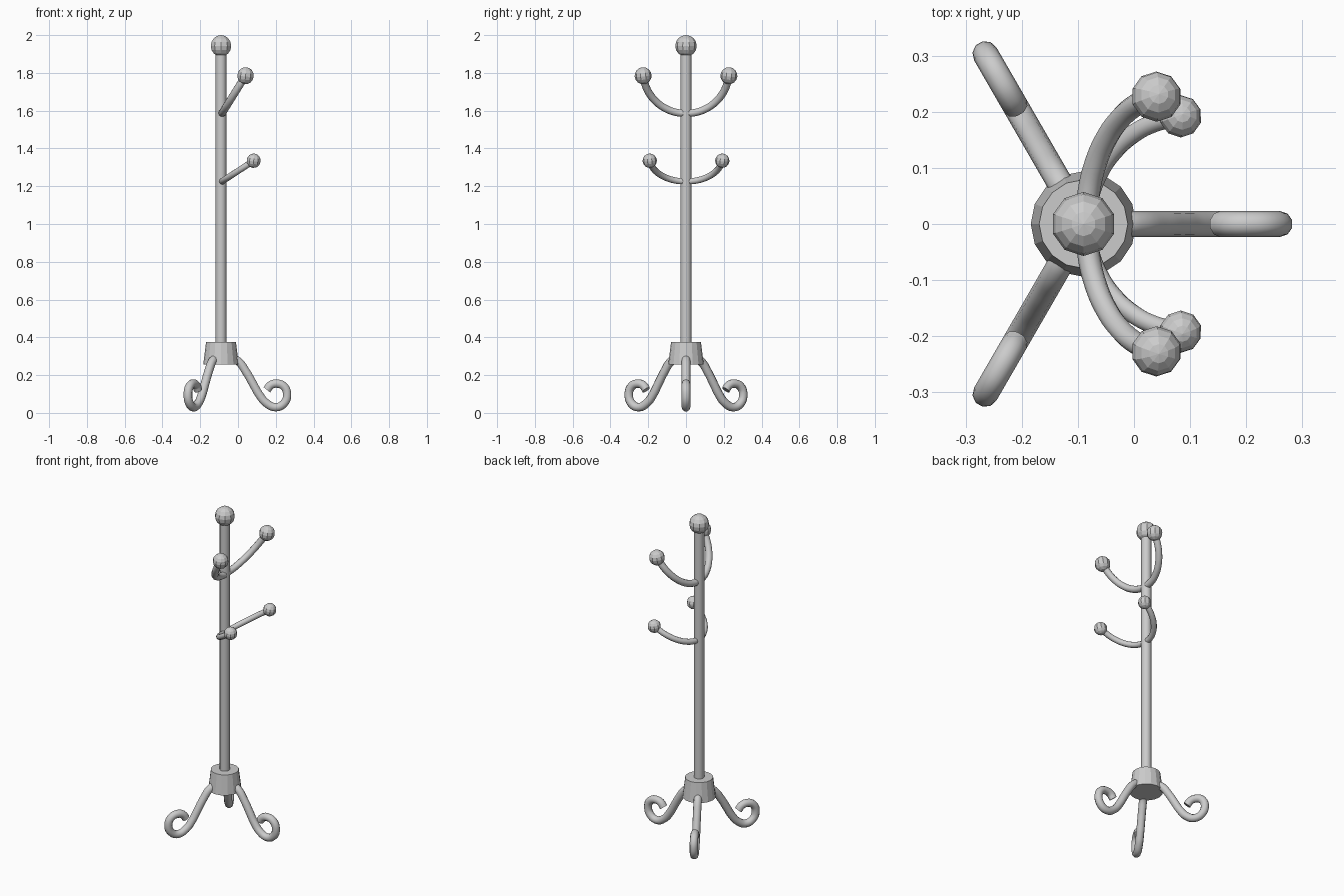
import bpy
from math import sin, cos, radians, pi
from mathutils import Vector

if "Cube" in bpy.data.objects:
    bpy.data.objects.remove(bpy.data.objects["Cube"])

AXIS = Vector((-0.09, 0, 0))


def cone(name, r1, r2, z1, z2, sides, smooth=False):
    bpy.ops.mesh.primitive_cone_add(vertices=sides, radius1=r1, radius2=r2, depth=z2 - z1,
                                    location=AXIS + Vector((0, 0, (z1 + z2) / 2)))
    bpy.context.object.name = name
    if smooth:
        bpy.ops.object.shade_smooth_by_angle(angle=radians(50))


def ball(name, loc, radius, tilt=(0, 0, 0)):
    bpy.ops.mesh.primitive_uv_sphere_add(segments=10, ring_count=8, radius=radius,
                                         location=loc, rotation=tilt)
    bpy.context.object.name = name


def tube(name, points, radius):
    curve = bpy.data.curves.new(name, 'CURVE')
    curve.dimensions = '3D'
    curve.bevel_depth = radius
    curve.bevel_resolution = 3
    curve.resolution_u = 5
    curve.use_fill_caps = True
    spline = curve.splines.new('BEZIER')
    spline.bezier_points.add(len(points) - 1)
    for bp, p in zip(spline.bezier_points, points):
        bp.co = p
        bp.handle_left_type = bp.handle_right_type = 'AUTO'
    obj = bpy.data.objects.new(name, curve)
    bpy.context.collection.objects.link(obj)
    bpy.ops.object.select_all(action='DESELECT')
    obj.select_set(True)
    bpy.context.view_layer.objects.active = obj
    bpy.ops.object.convert(target='MESH')
    bpy.ops.object.shade_smooth_by_angle(angle=radians(50))


# Pole, finial and base collar
cone("pole", 0.029, 0.029, 0.30, 1.93, 12, smooth=True)
ball("top_finial", AXIS + Vector((0, 0, 1.943)), 0.057)
cone("base_collar", 0.094, 0.079, 0.255, 0.375, 16)

# Three scrolled legs: (distance from axis, height)
leg_profile = [(0.05, 0.292), (0.09, 0.274), (0.135, 0.214), (0.17, 0.153), (0.20, 0.10),
               (0.24, 0.052), (0.29, 0.030), (0.333, 0.050), (0.350, 0.098), (0.333, 0.140),
               (0.295, 0.155), (0.262, 0.146), (0.243, 0.122)]
for i in range(3):
    a = i * 2 * pi / 3
    tube(f"leg_{i + 1}", [AXIS + Vector((r * cos(a), r * sin(a), z)) for r, z in leg_profile], 0.023)

# Two mirrored pairs of curved arms with ball tips
for level, root_z, tip, tube_r, ball_r in (
        ("upper", 1.585, Vector((0.04, 0.227, 1.785)), 0.020, 0.045),
        ("lower", 1.225, Vector((0.083, 0.192, 1.335)), 0.017, 0.038)):
    for side, s in (("left", 1), ("right", -1)):
        points = []
        for k in range(7):
            t = k / 6 * pi / 2 * 0.94
            rise = (1 - cos(t)) / (1 - cos(pi / 2 * 0.94))
            points.append(Vector((-0.085 + (tip.x + 0.085) * rise, s * tip.y * sin(t),
                                  root_z + (tip.z - root_z) * rise)))
        tube(f"{level}_arm_{side}", points, tube_r)
        ball(f"{level}_arm_ball_{side}", (tip.x, s * tip.y, tip.z), ball_r, (-s * 0.1, 0.1, 0))
